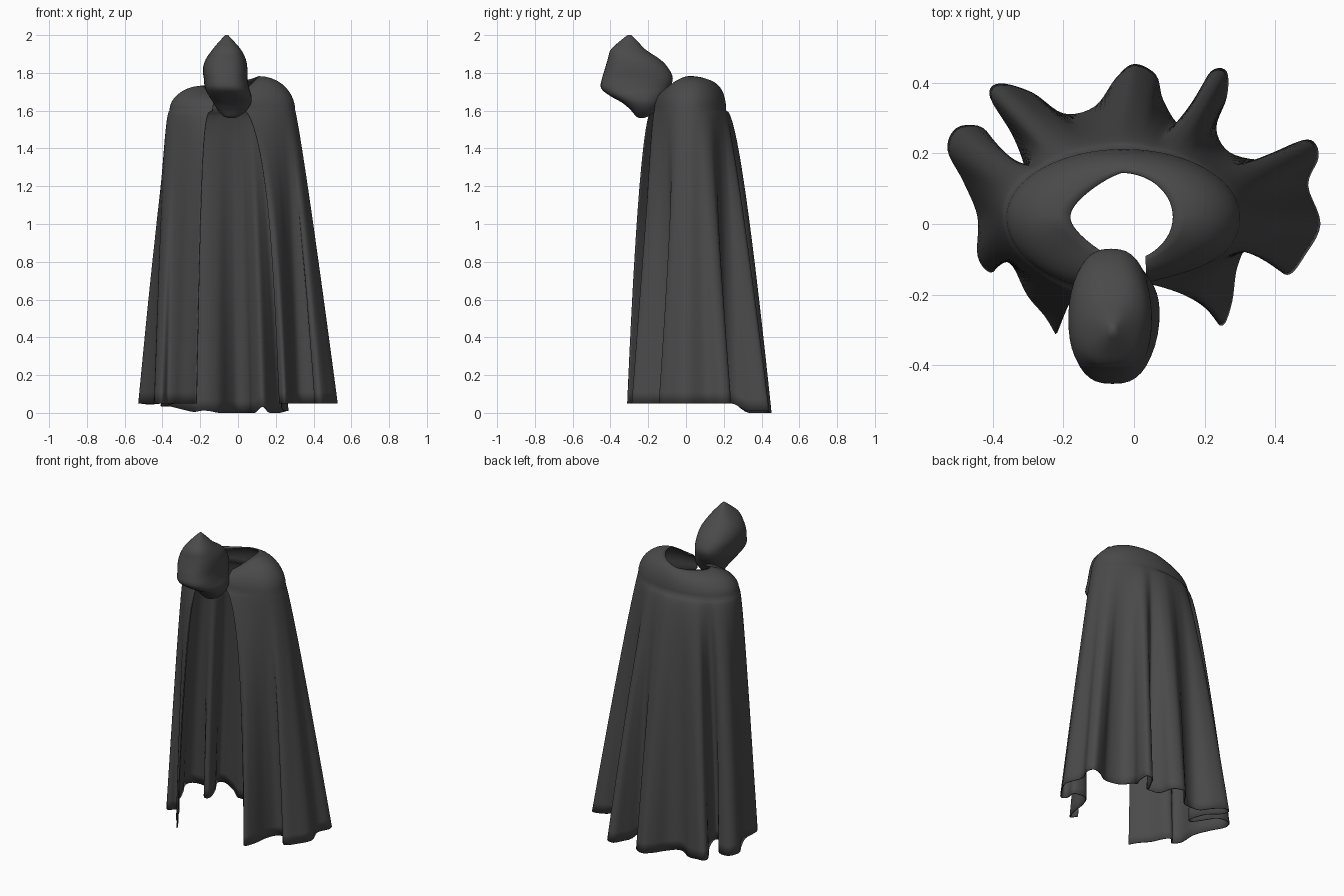
import bpy
from math import sin, cos, pi, exp, copysign
from mathutils import Vector

if "Cube" in bpy.data.objects:
    bpy.data.objects.remove(bpy.data.objects["Cube"])

dark = bpy.data.materials.new("dark_cloth")
dark.diffuse_color = (.068, .068, .068, 1)
dark.use_nodes = True
dark.node_tree.nodes["Principled BSDF"].inputs["Base Color"].default_value = dark.diffuse_color


def spline(pts, steps):
    """Catmull-Rom samples through open control points of any dimension."""
    p = [Vector(q) for q in pts]
    p = [2 * p[0] - p[1]] + p + [2 * p[-1] - p[-2]]
    out = []
    for i in range(1, len(p) - 2):
        a, b, c, d = p[i - 1:i + 3]
        for k in range(steps):
            t = k / steps
            out.append(0.5 * (2 * b + (c - a) * t + (2 * a - 5 * b + 4 * c - d) * t**2
                              + (3 * b - a - 3 * c + d) * t**3))
    return out + [p[-2]]


def loft(name, rows, closed=False):
    """Skin equal-length rows of points into one smooth mesh."""
    n = len(rows[0])
    verts = [v for r in rows for v in r]
    faces = []
    for j in range(len(rows) - 1):
        for i in range(n if closed else n - 1):
            k = (i + 1) % n
            faces.append((j * n + i, (j + 1) * n + i, (j + 1) * n + k, j * n + k))
    if closed:
        faces.append(tuple(range(n)))
        faces.append(tuple(reversed(range(len(verts) - n, len(verts)))))
    me = bpy.data.meshes.new(name)
    me.from_pydata(verts, [], faces)
    me.shade_smooth()
    me.materials.append(dark)
    ob = bpy.data.objects.new(name, me)
    bpy.context.collection.objects.link(ob)
    return ob


# Cloak hem seen from above, from the left front edge round the back to the right
HEM = [(-.22, -.31), (-.25, -.26), (-.30, -.20), (-.34, -.12), (-.375, -.10),
       (-.405, -.135), (-.44, -.09), (-.44, .02), (-.48, .12), (-.525, .21),
       (-.50, .27), (-.43, .27), (-.38, .20), (-.33, .13), (-.305, .15),
       (-.34, .25), (-.405, .36), (-.38, .395), (-.29, .37), (-.20, .31),
       (-.11, .33), (-.05, .41), (0, .45), (.06, .42), (.08, .35), (.13, .28),
       (.18, .36), (.22, .43), (.26, .43), (.26, .36), (.23, .27), (.27, .20),
       (.37, .18), (.44, .22), (.50, .235), (.52, .19), (.49, .11), (.525, 0),
       (.48, -.09), (.44, -.14), (.41, -.12), (.41, -.06), (.33, -.05),
       (.29, -.12), (.275, -.22), (.25, -.285), (.22, -.25)]
hem = spline(HEM, 5)
N = len(hem)
CX, CY = -.03, .02


def sample(i):
    if i < 0:
        return 2 * hem[0] - hem[-i]
    if i >= N:
        return 2 * hem[-1] - hem[2 * N - 2 - i]
    return hem[i]


# Unfolded outline of the hem, and the matching directions at the shoulder
flat, dirs = [], []
for i in range(N):
    s, tot = Vector((0, 0)), 0
    for k in range(-36, 37):
        g = exp(-(k / 15)**2)
        s += sample(i + k) * g
        tot += g
    s /= tot
    flat.append(s)
    dirs.append(Vector(((s.x - CX) / .33, (s.y - CY) / .19)).normalized())


def edge_shift(i, w):
    """Curve the two front edges of the opening."""
    left = exp(-(i / 14)**2) * -.02 * sin(pi * w**.5)
    right = exp(-((N - 1 - i) / 14)**2) * -.09 * (1 - w)**3
    return left + right


def shoulder(e):
    return Vector((CX + .33 * e.x, CY + (.19 if e.y > 0 else .21) * e.y))


rows = []
# Shoulder dome, from the egg-shaped neck opening outwards
for j in range(9):
    a = j / 9 * pi / 2
    row = []
    for i, e in enumerate(dirs):
        nz = 1.755 + .025 * e.x - (.07 if e.y < 0 else .015) * e.y**2
        neck = Vector((-.035 + .145 * e.x, .02 + .125 * e.y * (1 - .4 * max(0, -e.x))))
        p = neck.lerp(shoulder(e), sin(a))
        row.append((p.x + sin(a) * edge_shift(i, 0), p.y, 1.6 + (nz - 1.6) * cos(a)))
    rows.append(row)
# Hanging cloth: quickly fills out, folds deepen towards the hem
for j in range(37):
    v = (j / 36)**1.4
    row = []
    for i, (e, s, h) in enumerate(zip(dirs, flat, hem)):
        w = v**(.52 + .33 * max(0, e.x))
        p = shoulder(e).lerp(s, w) + (h - s) * v**1.15
        t = min(1, max(0, (h.y - .24) / .1))
        t = t * t * (3 - 2 * t) * min(1, max(.3, (.42 - abs(h.x)) / .2))
        row.append((p.x + edge_shift(i, w), p.y, 1.6 + (.05 * (1 - t) - 1.6) * v))
    rows.append(row)
cloak = loft("cloak", rows)
mod = cloak.modifiers.new("thickness", 'SOLIDIFY')
mod.thickness = .006
mod.offset = 0

# Hood: height, centre x, half width, front y, back y
HOOD = [(2.0, -.06, .008, -.31, -.29), (1.96, -.06, .045, -.36, -.25),
        (1.92, -.06, .078, -.40, -.21), (1.87, -.065, .107, -.415, -.135),
        (1.82, -.068, .118, -.43, -.09), (1.77, -.065, .116, -.445, -.07),
        (1.72, -.058, .117, -.45, -.085), (1.68, -.042, .113, -.405, -.11),
        (1.64, -.03, .10, -.335, -.135), (1.60, -.03, .075, -.29, -.16),
        (1.57, -.035, .04, -.265, -.20), (1.56, -.035, .01, -.245, -.23)]
rings = []
for z, cx, rx, y0, y1 in spline(HOOD, 4):
    ring = []
    for k in range(40):
        a = k / 40 * 2 * pi
        c, s = cos(a), sin(a)
        # rounded-box section, narrower towards the back
        x = copysign(abs(c)**.75, c) * rx * (1 - .12 * max(0, s))
        y = (y0 + y1) / 2 + copysign(abs(s)**.8, s) * (y1 - y0) / 2
        ring.append((cx + x, y, z))
    rings.append(ring)
loft("hood", rings, closed=True)
